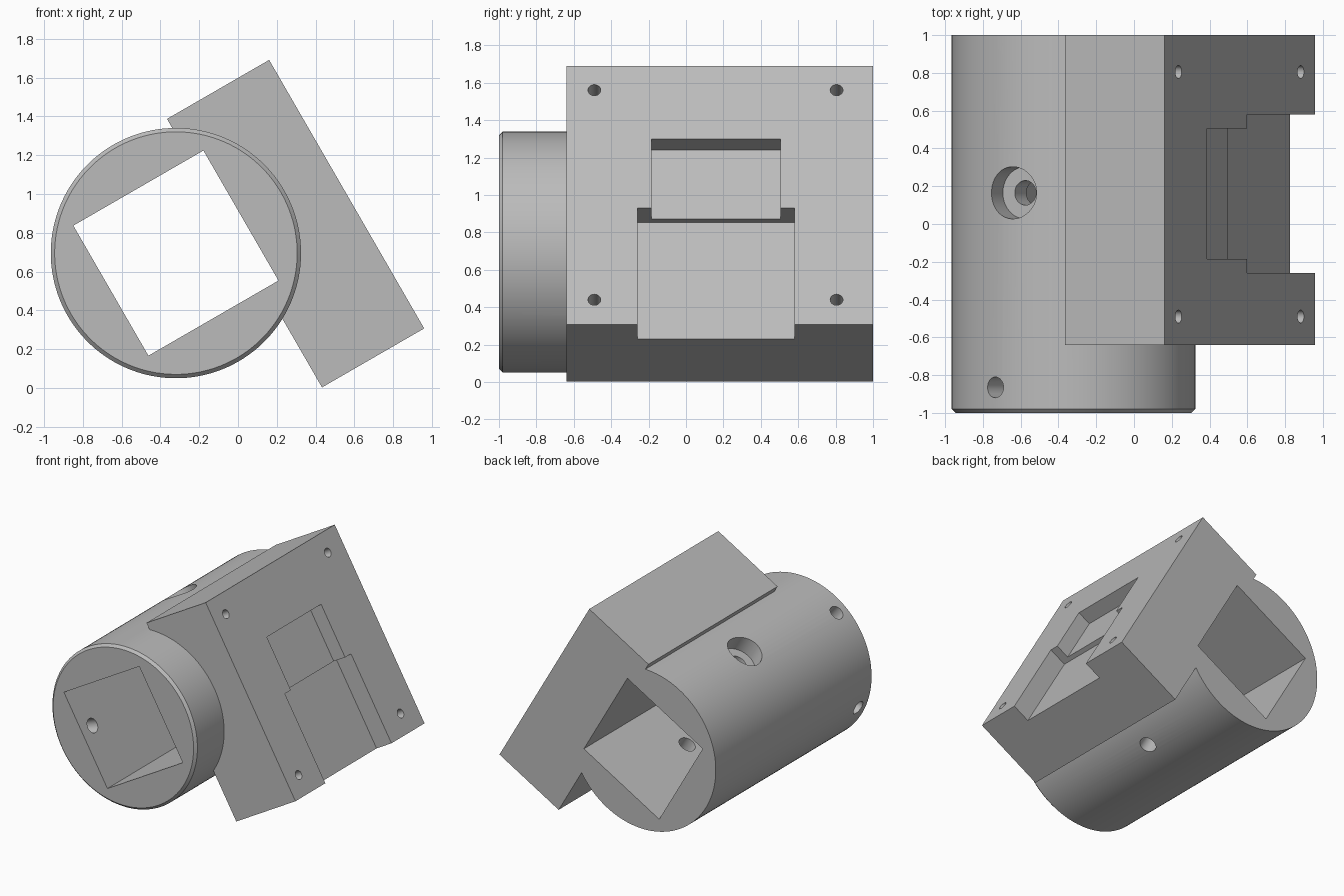
import bpy, bmesh, math
from mathutils import Matrix, Vector

cube = bpy.data.objects.get("Cube")
if cube:
    bpy.data.objects.remove(cube, do_unlink=True)

# One plain grey for the machined part
GREY = (0.5, 0.5, 0.5, 1)
mat = bpy.data.materials.new("machined_grey")
mat.use_nodes = True
mat.diffuse_color = GREY
mat.node_tree.nodes["Principled BSDF"].inputs["Base Color"].default_value = GREY

# Local frame: origin on the barrel axis, tilted about y
FRAME = Matrix.Translation((-0.32, 0, 0.695)) @ Matrix.Rotation(math.radians(-30), 4, 'Y')


def make_object(name, bm):
    bmesh.ops.recalc_face_normals(bm, faces=bm.faces)
    mesh = bpy.data.meshes.new(name)
    bm.to_mesh(mesh)
    bm.free()
    mesh.materials.append(mat)
    obj = bpy.data.objects.new(name, mesh)
    obj.matrix_world = FRAME
    bpy.context.scene.collection.objects.link(obj)
    return obj


def box(name, low, high):
    low, high = Vector(low), Vector(high)
    bm = bmesh.new()
    bmesh.ops.create_cube(bm, size=1, matrix=Matrix.Translation((low + high) / 2)
                          @ Matrix.Diagonal((*(high - low), 1)))
    return make_object(name, bm)


def rod(name, start, end, radius, segments=32):
    start, end = Vector(start), Vector(end)
    axis = end - start
    bm = bmesh.new()
    bmesh.ops.create_cone(bm, cap_ends=True, segments=segments, radius1=radius, radius2=radius,
                          depth=axis.length, matrix=Matrix.Translation((start + end) / 2)
                          @ axis.to_track_quat('Z', 'Y').to_matrix().to_4x4())
    return make_object(name, bm)


def combine(target, tool, operation):
    mod = target.modifiers.new(operation, 'BOOLEAN')
    mod.operation, mod.solver, mod.object = operation, 'EXACT', tool
    bpy.context.view_layer.update()
    graph = bpy.context.evaluated_depsgraph_get()
    mesh = bpy.data.meshes.new_from_object(target.evaluated_get(graph))
    target.modifiers.clear()
    target.data = mesh
    bpy.data.objects.remove(tool, do_unlink=True)


# Round barrel with a chamfered front rim
R, CHAMFER = 0.645, 0.02
bm = bmesh.new()
bmesh.ops.create_cone(bm, cap_ends=True, segments=128, radius1=R, radius2=R, depth=2,
                      matrix=Matrix.Rotation(math.radians(90), 4, 'X'))
rim = [e for e in bm.edges if all(v.co.y < -0.9 for v in e.verts)]
bmesh.ops.bevel(bm, geom=rim, offset=CHAMFER, segments=1, affect='EDGES')
body = make_object("barrel_and_mount", bm)

# Mounting block along one side
FACE = 0.914
combine(body, box("block", (0.306, -0.64, -0.976), (FACE, 1, 0.622)), 'UNION')

# Square bore through the barrel
S = 0.387
cutters = [box("square_bore", (-S, -2, -S), (S, 2, S))]

# Stepped pocket on the block face
cutters.append(box("upper_pocket", (FACE - 0.117, -0.185, -0.35), (1.2, 0.505, 0.171)))
cutters.append(box("lower_pocket", (FACE - 0.153, -0.26, -1.2), (1.2, 0.58, -0.256)))

# Four mounting holes
for y in (-0.49, 0.805):
    for z in (-0.822, 0.472):
        cutters.append(rod("mounting_hole", (FACE - 0.25, y, z), (1.2, y, z), 0.034))

# Counterbored cross hole
cutters.append(rod("cross_hole", (0, 0.165, -1), (0, 0.165, 1), 0.065))
cutters.append(rod("counterbore", (0, 0.165, 0.51), (0, 0.165, 1), 0.138, 48))

# Two radial clamp screw holes near the front
for angle in (100, 170):
    a = math.radians(angle)
    d = Vector((math.cos(a), 0, math.sin(a)))
    offset = Vector((0, -0.865, 0))
    cutters.append(rod("clamp_hole", offset + d * 0.2, offset + d, 0.055))

for cutter in cutters:
    combine(body, cutter, 'DIFFERENCE')

# Smooth round surfaces, crisp edges
bpy.ops.object.select_all(action='DESELECT')
body.select_set(True)
bpy.context.view_layer.objects.active = body
bpy.ops.object.shade_smooth_by_angle(angle=math.radians(30))
